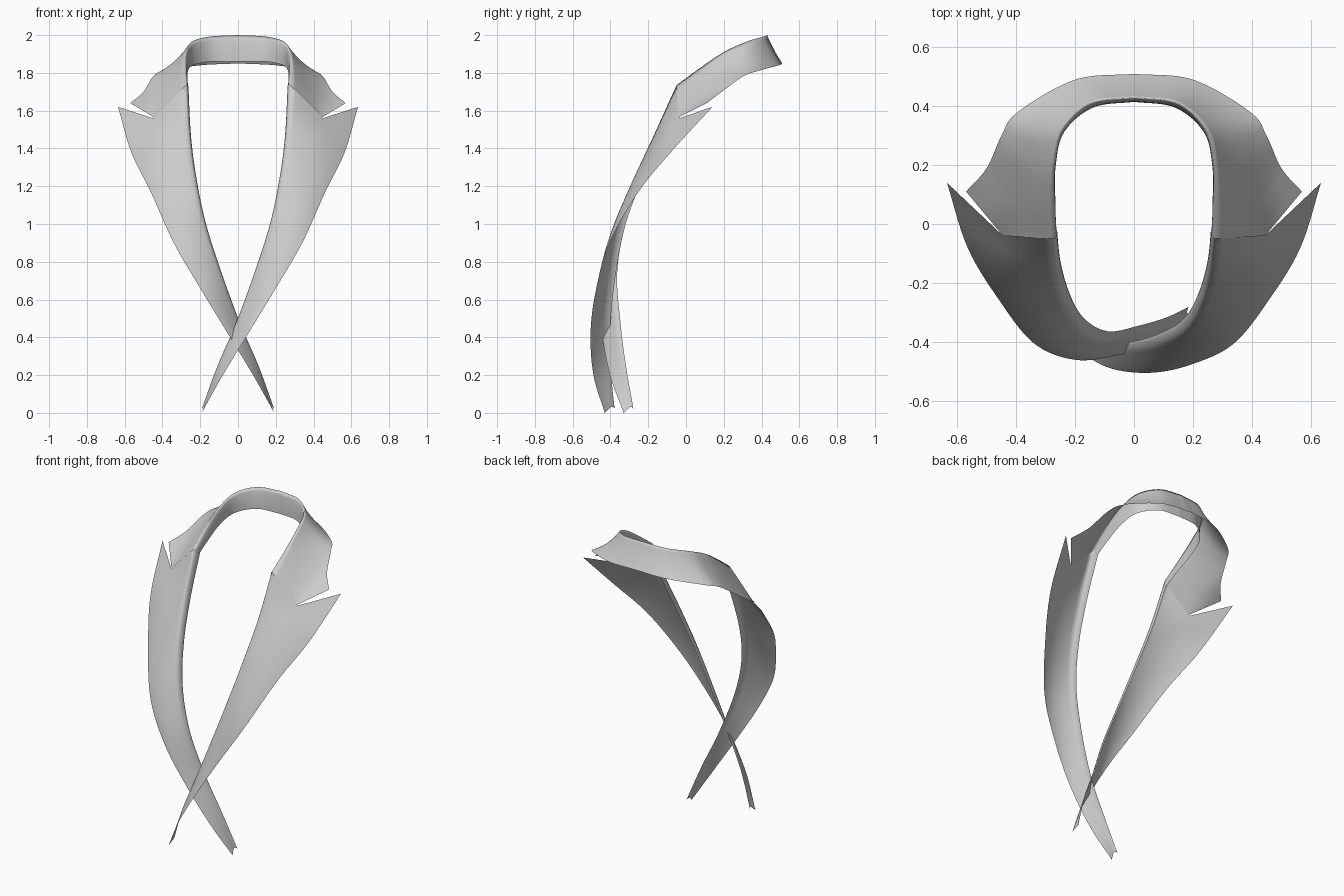
import bpy, bmesh
from mathutils import Vector as V

if "Cube" in bpy.data.objects:
    bpy.data.objects.remove(bpy.data.objects["Cube"])


def spline(pts, n):
    """Resample control points as a smooth Catmull-Rom curve."""
    p = [V(q) for q in pts]
    p = [2 * p[0] - p[1]] + p + [2 * p[-1] - p[-2]]
    out = []
    for i in range(n + 1):
        t = i / n * (len(p) - 3)
        k = min(int(t), len(p) - 4)
        t -= k
        a, b, c, d = p[k:k + 4]
        out.append(0.5 * (2 * b + (c - a) * t + (2 * a - 5 * b + 4 * c - d) * t * t
                          + (3 * b - a - 3 * c + d) * t ** 3))
    return out


def sheet(name, lip, fold, mid, outer, push, n=48, m=12):
    """Loft lip -> rolled fold -> mid -> outer edge; the first row keeps a sharp notch at mid."""
    bm = bmesh.new()
    rows = []
    curves = [spline(c, n) for c in (lip, fold, mid, outer)]
    for i, (L, F, M, O) in enumerate(zip(*curves)):
        away = (F - M).normalized()
        row = [L.lerp(F, k / 5) + away * push * 4 * (k / 5) * (1 - k / 5) for k in range(5)]
        w = min(1, 5 * i / n)
        for j in range(m + 1):
            s = j / m
            flat = F.lerp(M, 2 * s) if s < .5 else M.lerp(O, 2 * s - 1)
            quad = F * (1 - s) * (1 - 2 * s) + M * 4 * s * (1 - s) + O * s * (2 * s - 1)
            row.append(flat.lerp(quad, w))
        rows.append([bm.verts.new(q) for q in row])
    for a, b in zip(rows, rows[1:]):
        for j in range(len(a) - 1):
            bm.faces.new((a[j], b[j], b[j + 1], a[j + 1]))
    bmesh.ops.recalc_face_normals(bm, faces=bm.faces)
    me = bpy.data.meshes.new(name)
    bm.to_mesh(me)
    bm.free()
    for f in me.polygons:
        f.use_smooth = True
    ob = bpy.data.objects.new(name, me)
    bpy.context.collection.objects.link(ob)
    return ob


# Lapels: the left one is mirrored and its tail tucks behind the right one
fold = [(.275, -.05, 1.735), (.262, -.17, 1.47), (.23, -.28, 1.23), (.18, -.36, 1.0),
        (.1, -.405, .75), (0, -.43, .48), (-.10, -.425, .25), (-.18, -.40, .03)]
outer = [(.635, .14, 1.62), (.565, -.08, 1.38), (.46, -.255, 1.165), (.34, -.405, .9),
         (.2, -.475, .66), (.06, -.505, .43), (-.08, -.49, .2), (-.192, -.43, .0)]
mid = [(.45, -.035, 1.56)]
for i in range(1, 8):
    b = .028 * (1 - i / 7)
    mid.append((V(fold[i]) + V(outer[i])) / 2 + V((.3 * b, -b, 0)))
lip = [V(p) + V((-.012, .05 - .004 * i, -.01)) for i, p in enumerate(fold)]


def mirrored(pts):
    res = []
    for x, y, z in pts:
        t = min(1, max(0, (.9 - z) / .8))
        res.append((-x, y + .1 * t * t * (3 - 2 * t) ** .5 if t < .5 else y + .05 + .1 * (t - .5), z))
    return res


sheet("right_lapel", lip, fold, mid, outer, .006)
sheet("left_lapel", *[mirrored(c) for c in (lip, fold, mid, outer)], .006)

# Collar: inner stand, fold line, fall and outer edge, front to back; mirrored across x
stand = [(.265, -.04, 1.68), (.268, .08, 1.745), (.268, .2, 1.80), (.24, .31, 1.84),
         (.14, .395, 1.86), (0, .415, 1.86)]
ridge = [(.275, -.05, 1.735), (.28, .08, 1.83), (.275, .2, 1.91), (.245, .32, 1.965),
         (.15, .41, 1.992), (0, .43, 2.0)]
fall = [(.445, -.04, 1.565), (.40, .07, 1.69), (.355, .23, 1.825), (.315, .345, 1.875),
        (.17, .448, 1.91), (0, .465, 1.925)]
hem = [(.57, .11, 1.64), (.5, .19, 1.70), (.45, .30, 1.78), (.395, .38, 1.81),
       (.2, .49, 1.84), (0, .51, 1.85)]
collar = sheet("collar", stand, ridge, fall, hem, .008)
mod = collar.modifiers.new("mirror", 'MIRROR')
mod.use_clip = True
